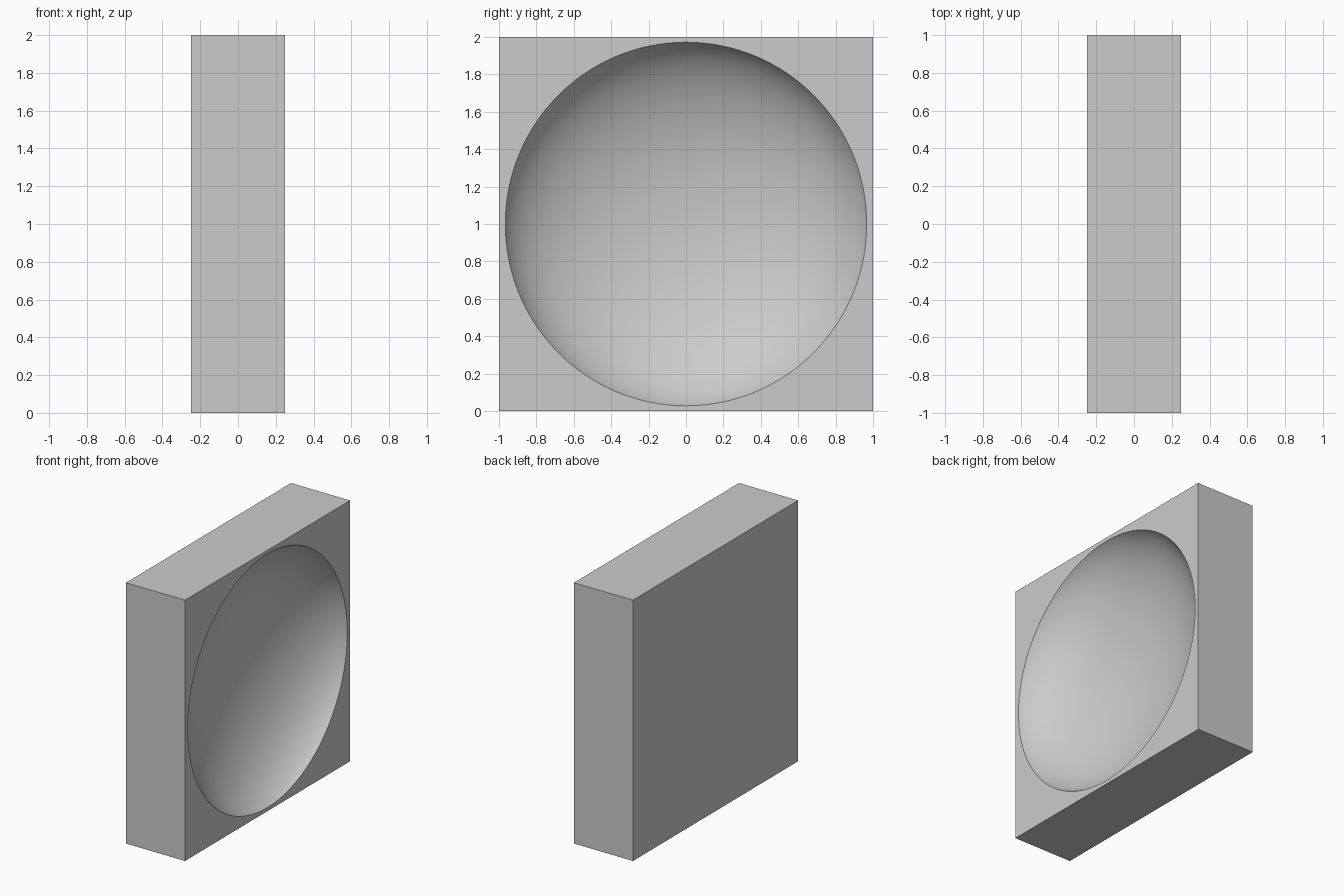
import bpy, math

if "Cube" in bpy.data.objects:
    bpy.data.objects.remove(bpy.data.objects["Cube"])

# Square slab standing on the ground
bpy.ops.mesh.primitive_cube_add(size=2, location=(0, 0, 1))
slab = bpy.context.object
slab.name = "dished_slab"
slab.scale = (0.25, 1, 1)
bpy.ops.object.transform_apply(location=False, rotation=False, scale=True)

# Flattened sphere that carves the bowl; its poles lie along x
depth_radius = 0.5
bpy.ops.mesh.primitive_uv_sphere_add(segments=128, ring_count=96, radius=1)
cutter = bpy.context.object
cutter.name = "bowl_cutter"
cutter.rotation_euler = (0, math.pi / 2, 0)
bpy.ops.object.transform_apply(location=False, rotation=True, scale=False)
cutter.scale = (depth_radius, 0.998, 1.004)
cutter.location = (0.25 + 0.25 * depth_radius, 0, 1)
bpy.ops.object.transform_apply(location=False, rotation=False, scale=True)

# Carve the bowl out of the right face
cut = slab.modifiers.new("bowl", 'BOOLEAN')
cut.operation = 'DIFFERENCE'
cut.solver = 'EXACT'
cut.object = cutter
bpy.ops.object.select_all(action='DESELECT')
slab.select_set(True)
bpy.context.view_layer.objects.active = slab
bpy.ops.object.modifier_apply(modifier=cut.name)
bpy.data.objects.remove(cutter, do_unlink=True)

# Smooth bowl with a crisp rim
bpy.ops.object.shade_smooth_by_angle(angle=math.radians(30))
